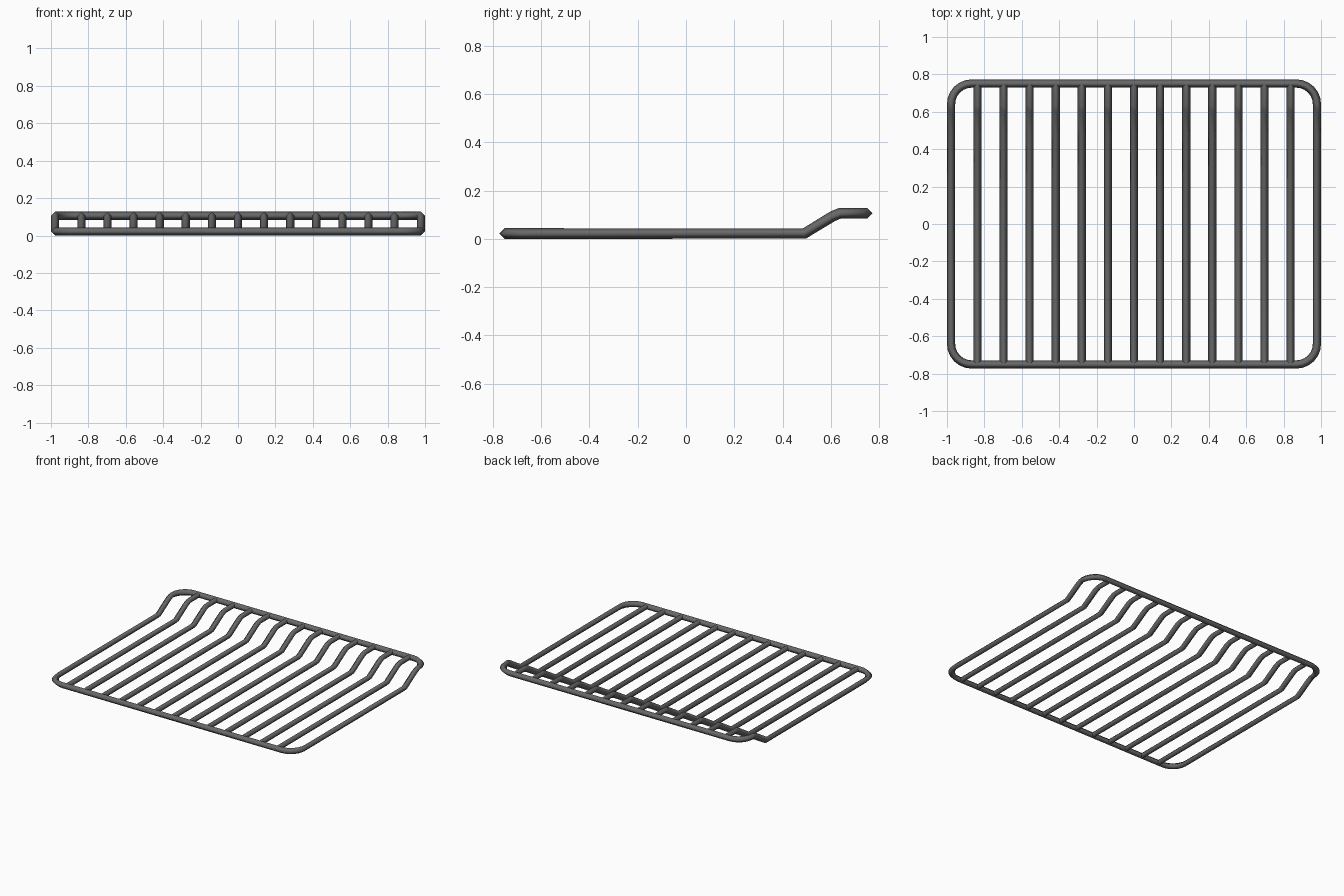
import bpy
from math import cos, sin, radians

cube = bpy.data.objects.get("Cube")
if cube:
    bpy.data.objects.remove(cube)

R = 0.022                      # wire radius
HX, HY, CR = 0.978, 0.751, 0.11  # frame half sizes and corner radius
LOW, HIGH = R, 0.106           # heights of tray and raised back
BEND = [(0.49, LOW), (0.608, 0.094), (0.638, HIGH)]  # (y, z) of the step

steel = bpy.data.materials.new("dark steel")
steel.use_nodes = True
colour = (0.14, 0.14, 0.14, 1)
steel.diffuse_color = colour
steel.node_tree.nodes["Principled BSDF"].inputs["Base Color"].default_value = colour


def wire(name, points, closed=False):
    """Sweep a four-sided wire along a path and turn it into a mesh."""
    curve = bpy.data.curves.new(name, 'CURVE')
    curve.dimensions = '3D'
    curve.twist_mode = 'Z_UP'
    curve.bevel_depth = R
    curve.bevel_resolution = 0
    curve.use_fill_caps = not closed
    spline = curve.splines.new('POLY')
    spline.points.add(len(points) - 1)
    for p, co in zip(spline.points, points):
        p.co = (*co, 1)
    spline.use_cyclic_u = closed
    obj = bpy.data.objects.new(name, curve)
    bpy.context.collection.objects.link(obj)
    bpy.ops.object.select_all(action='DESELECT')
    obj.select_set(True)
    bpy.context.view_layer.objects.active = obj
    bpy.ops.object.convert(target='MESH')
    obj = bpy.context.object
    obj.name = name
    obj.data.materials.clear()
    obj.data.materials.append(steel)
    bpy.ops.object.shade_smooth()
    return obj


def corner(sx, sy, z, start):
    """Points of one rounded frame corner, counter-clockwise."""
    cx, cy = sx * (HX - CR), sy * (HY - CR)
    angles = [radians(start + 15 * i) for i in range(7)]
    return [(cx + CR * cos(a), cy + CR * sin(a), z) for a in angles]


# Outer frame: right side up over the step, back, then down to the front
step = [(HX, y, z) for y, z in BEND]
frame = corner(1, -1, LOW, -90) + step + corner(1, 1, HIGH, 0)
frame += corner(-1, 1, HIGH, 90) + [(-x, y, z) for x, y, z in reversed(step)]
frame += corner(-1, -1, LOW, 180)
wire("outer_frame", frame, closed=True)

# Thirteen inner bars following the same step
for i in range(13):
    x = (i - 6) * 0.1395
    path = [(x, -HY, LOW)] + [(x, y, z) for y, z in BEND] + [(x, HY, HIGH)]
    wire(f"bar_{i + 1}", path)
